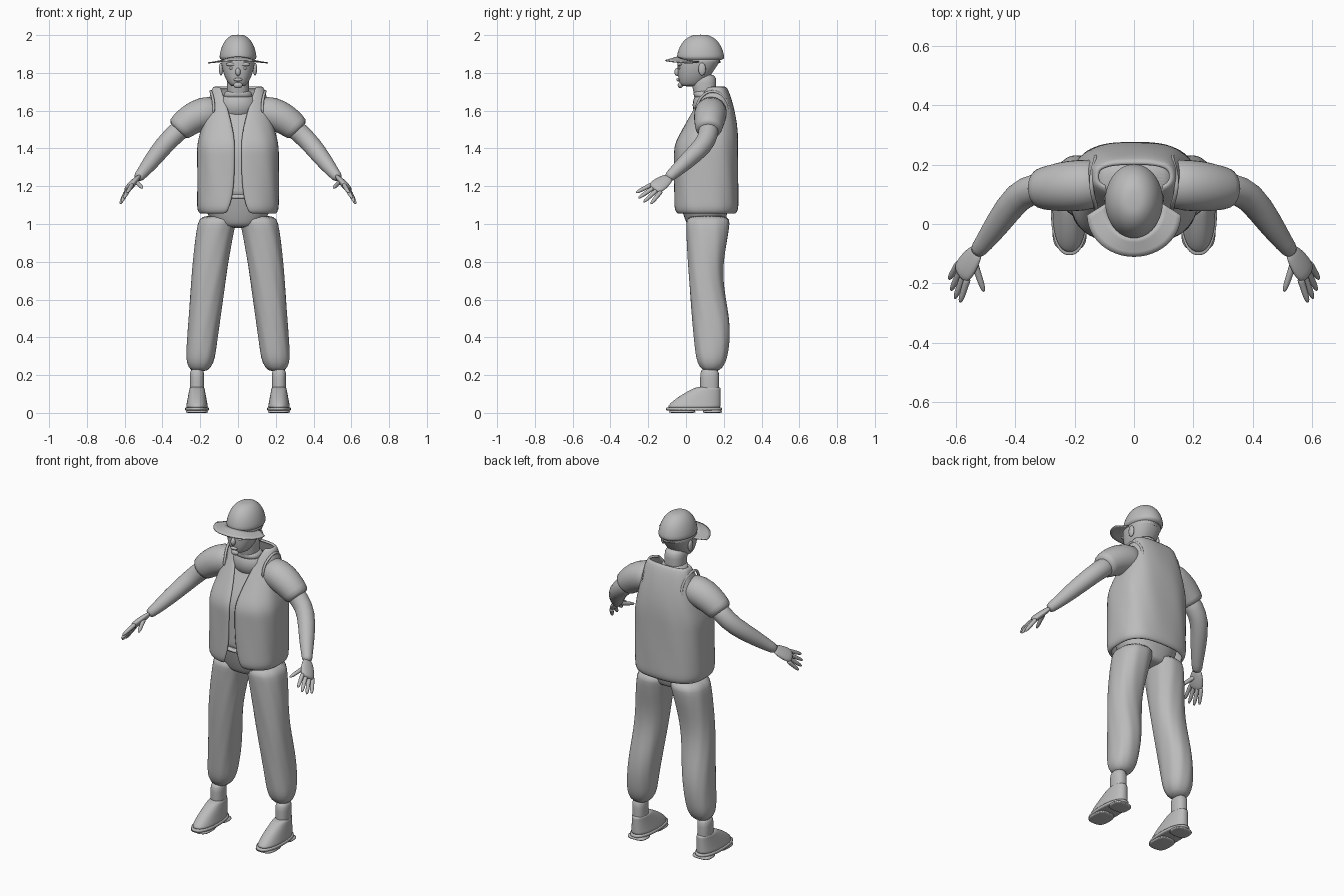
import bpy, bmesh
from math import sin, cos, asin, pi, tau, copysign
from mathutils import Vector

if "Cube" in bpy.data.objects:
    bpy.data.objects.remove(bpy.data.objects["Cube"])

grey = bpy.data.materials.new("plain grey")
grey.use_nodes = True
grey.diffuse_color = (0.5, 0.5, 0.5, 1)
shader = grey.node_tree.nodes["Principled BSDF"]
shader.inputs["Base Color"].default_value = grey.diffuse_color
shader.inputs["Roughness"].default_value = 0.7


def finish(name, bm, mirror=False, thickness=0, smoothing=1):
    """Store the mesh as a smooth grey object with its modifiers."""
    bmesh.ops.recalc_face_normals(bm, faces=bm.faces)
    for face in bm.faces:
        face.smooth = True
    mesh = bpy.data.meshes.new(name)
    bm.to_mesh(mesh)
    bm.free()
    mesh.materials.append(grey)
    part = bpy.data.objects.new(name, mesh)
    bpy.context.collection.objects.link(part)
    if mirror:
        part.modifiers.new("mirror", 'MIRROR').use_mirror_merge = False
    if thickness:
        shell = part.modifiers.new("thickness", 'SOLIDIFY')
        shell.thickness, shell.offset = thickness, 0
    if smoothing:
        smooth = part.modifiers.new("smoothing", 'SUBSURF')
        smooth.levels = smooth.render_levels = smoothing


def skin(name, rows, closed=True, **options):
    """Join rows of points into a surface, capped when the rows are closed."""
    bm = bmesh.new()
    rows = [[bm.verts.new(point) for point in row] for row in rows]
    count = len(rows[0])
    for lower, upper in zip(rows, rows[1:]):
        for i in range(count if closed else count - 1):
            j = (i + 1) % count
            bm.faces.new((lower[i], lower[j], upper[j], upper[i]))
    if closed:
        bm.faces.new(rows[0])
        bm.faces.new(rows[-1])
    finish(name, bm, **options)


def power(value, exponent):
    return copysign(abs(value) ** (2 / exponent), value)


def ring(z, middle, width, front, back, gap=0, square=2.3, ruffle=0, count=36):
    """Level rounded outline, starting at the front, with an optional gap there."""
    start = asin((gap / width) ** (square / 2))
    row = []
    for i in range(count):
        angle = start + (tau - 2 * start) * i / (count - 1 if gap else count)
        swell = 1 + ruffle * cos(9 * angle + 14 * z)
        across = width * swell * power(sin(angle), square)
        along = (back - front) / 2 * swell * power(cos(angle), square)
        row.append((middle + across, (front + back) / 2 - along, z))
    return row


def steps(count):
    return [i / count for i in range(count + 1)]


def mix(start, end, t):
    return start + (end - start) * t


def tube(name, path, facing=(0, 0, 1), flat=1, count=16, **options):
    """Sweep a round or flattened section along (x, y, z, radius) points."""
    points = [Vector(p[:3]) for p in path]
    rows = []
    for i, point in enumerate(points):
        along = points[min(i + 1, len(points) - 1)] - points[max(i - 1, 0)]
        side = along.cross(Vector(facing)).normalized()
        up = side.cross(along.normalized())
        radius = path[i][3]
        rows.append([point + radius * (cos(tau * t) * side + flat * sin(tau * t) * up)
                     for t in steps(count)[:-1]])
    skin(name, rows, **options)


def blob(name, centre, size, mirror=False):
    bm = bmesh.new()
    bmesh.ops.create_uvsphere(bm, u_segments=20, v_segments=12, radius=1)
    bmesh.ops.scale(bm, vec=size, verts=bm.verts)
    bmesh.ops.translate(bm, vec=centre, verts=bm.verts)
    finish(name, bm, mirror=mirror, smoothing=0)


# Head, narrowing to the chin
skin("head", [ring(mix(1.71, 1.88, t), 0, .09 * sin(pi / 2 * t) ** .5,
                   -.045 + .03 * (1 - t) ** 4, mix(.03, .19, t ** .6))
              for t in steps(10)[1:]])
skin("neck", [ring(mix(1.64, 1.8, t), 0, .058, mix(.05, .02, t), .16)
              for t in steps(3)])
blob("nose", (0, -.045, 1.805), (.014, .017, .022))
blob("lips", (0, -.04, 1.764), (.023, .011, .009))
blob("chin", (0, -.03, 1.735), (.024, .014, .016))
blob("brow", (.035, -.033, 1.845), (.03, .012, .01), True)
blob("eye", (.035, -.033, 1.825), (.014, .008, .007), True)
blob("ear", (.09, .085, 1.82), (.011, .02, .034), True)

# Domed cap with a crescent brim
crown = []
for t in steps(8)[:-1]:
    spread = cos(pi / 2 * t) ** .85
    crown.append(ring(mix(1.86, 2.005, sin(pi / 2 * t)), 0, .1 * spread,
                      .077 - .128 * spread, .077 + .128 * spread, square=2))
skin("cap_crown", crown)
skin("cap_band", [ring(z, 0, .095, -.04, .195, square=2) for z in (1.845, 1.87)])
brim = []
for t in steps(24):
    angle = pi * (t - .5)
    droop = sin(angle) ** 2
    inner = Vector((.094 * sin(angle), .07 - .115 * cos(angle), 1.884 - .025 * droop))
    outer = Vector((.158 * sin(angle), .03 - .14 * cos(angle), 1.865 - .012 * droop))
    brim.append([inner.lerp(outer, f) for f in steps(4)])
skin("cap_brim", brim, closed=False, thickness=.006, smoothing=0)


# Shirt and open vest share one torso shape that tapers above the chest
def torso(z, inset=0, **options):
    taper = max(0, (z - 1.42) / .31)
    return ring(z, 0, .21 - .08 * taper - inset, -.057 + .17 * taper + inset,
                .27 - .06 * taper ** 2 - inset, square=2.8, **options)


vest = [torso(1.055, .015, gap=.06)]
for t in steps(16):
    z = mix(1.075, 1.73, t)
    opening = .015 + .035 * (1 - t) ** 8 + .08 * max(0, (z - 1.42) / .31) ** 1.5
    vest.append(torso(z, gap=opening, ruffle=.008))
vest.append(torso(1.715, .015, gap=.095))
skin("vest", vest, closed=False, thickness=.014)
skin("shirt_body", [torso(mix(1.12, 1.68, t), .02) for t in steps(10)])
blob("shirt_collar_base", (0, .11, 1.63), (.1, .075, .085))
skin("shirt_collar", [ring(z, 0, width, .04, .17)
                      for z, width in ((1.66, .085), (1.69, .075), (1.71, .065))])
tube("vest_armhole_trim",
     [(.165 - .02 * sin(tau * t) - .035 * cos(tau * t) ** 2,
       .14 - .09 * cos(tau * t), 1.585 + .12 * sin(tau * t), .008)
      for t in steps(16)], facing=(1, 0, 0), count=8, mirror=True)

# Sleeves and arms
tube("sleeve", [(.09, .14, 1.6, .08), (.18, .13, 1.59, .09), (.25, .125, 1.555, .085),
                (.3, .12, 1.515, .074), (.323, .12, 1.49, .07)], mirror=True)
tube("arm", [(.27, .12, 1.53, .055), (.33, .12, 1.48, .055), (.39, .1, 1.42, .053),
             (.46, 0, 1.33, .045), (.51, -.07, 1.265, .031),
             (.535, -.1, 1.24, .028)], mirror=True)

# Hands, with four fingers fanned from the knuckles
palm_facing = (.74, 0, .67)
wrist, knuckle = Vector((.525, -.085, 1.25)), Vector((.587, -.175, 1.183))
tube("palm", [(*wrist.lerp(knuckle, t), .026 + .02 * sin(2.3 * t)) for t in steps(4)],
     facing=palm_facing, flat=.42, mirror=True)


def finger(name, base, tip):
    tube(name, [(*base.lerp(tip, t), .013 - .003 * t - .005 * t ** 12) for t in steps(5)],
         facing=palm_facing, count=10, mirror=True)


index_base, index_tip = Vector((.56, -.18, 1.21)), Vector((.587, -.266, 1.165))
little_base, little_tip = Vector((.59, -.13, 1.175)), Vector((.624, -.187, 1.106))
for t, label in zip(steps(3), ("index", "middle", "ring", "little")):
    base, tip = index_base.lerp(little_base, t), index_tip.lerp(little_tip, t)
    finger(label + "_finger", base, tip + .02 * sin(pi * t) * (tip - base).normalized())
finger("thumb", Vector((.54, -.125, 1.225)), Vector((.505, -.23, 1.19)))

# Trousers with gathered cuffs
skin("trouser_seat", [ring(mix(.95, 1.17, t), 0, .19 * sin(pi / 2 * t) ** .4,
                           .05 - .095 * t ** .5, .17 + .07 * t ** .5)
                      for t in steps(8)[1:]])
skin("belt", [ring(z, 0, .195, -.05, .25, square=2.6) for z in (1.13, 1.14, 1.16)])
legs = []
for t in steps(16):
    outer, inner = .2 + .08 * t ** .6, .13 * t ** .8
    gather = 1 - .4 * t ** 35
    front, back = .06 * t ** 1.5, .215 + .018 * cos(8.4 * t)
    centre, depth = (front + back) / 2, (back - front) / 2 * gather
    legs.append(ring(mix(1.05, .215, t), (outer + inner) / 2,
                     (outer - inner) / 2 * gather, centre - depth, centre + depth,
                     ruffle=.012))
skin("trouser_leg", legs, mirror=True)

# Ankles and laced shoes
foot = .217
skin("ankle", [ring(mix(.08, .24, t), foot, .038, .075, .175) for t in steps(3)],
     mirror=True)
skin("shoe_upper", [ring(mix(.022, .14, t), foot, mix(.06, .038, t),
                         mix(-.102, .06, t ** 1.5), .184) for t in steps(8)],
     mirror=True)
skin("shoe_sole", [ring(z, foot, .063, -.106, .191) for z in (.012, .014, .028, .03)],
     mirror=True)
for part, front, back in (("heel", .09, .19), ("tread", -.09, .05)):
    skin("shoe_" + part, [ring(z, foot, .058, front, back, square=3)
                          for z in (0, .002, .02)], mirror=True)
for t, label in zip(steps(2), ("lower", "middle", "upper")):
    y, z = mix(-.02, .025, t), mix(.094, .12, t)
    tube(label + "_shoe_lace", [(foot + .027 * side, y + .012 * side ** 2,
                                 z - .008 * side ** 2, .004) for side in (-1, 0, 1)],
         count=8, mirror=True)
